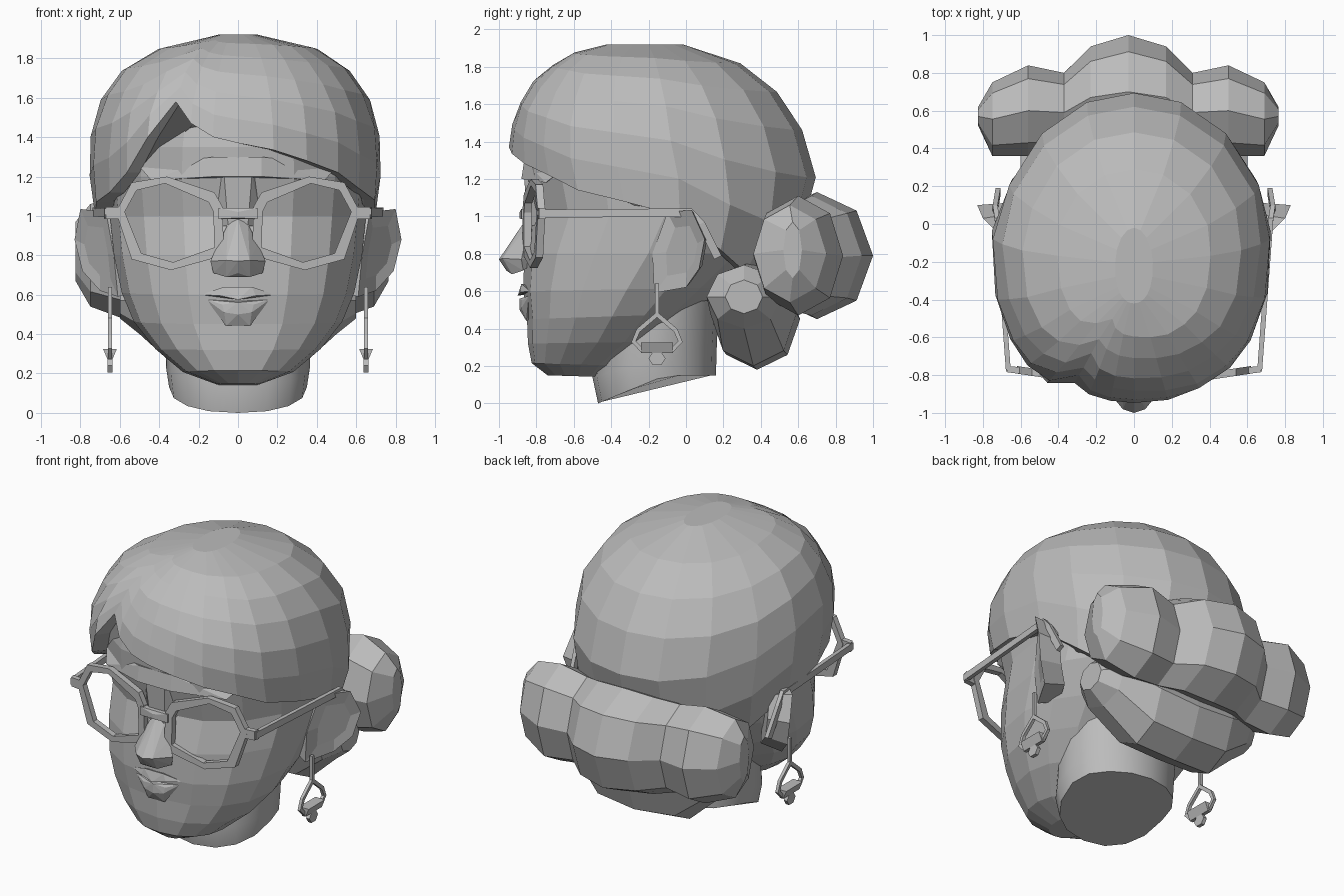
import bpy, bmesh, math
from mathutils import Vector

if "Cube" in bpy.data.objects:
    bpy.data.objects.remove(bpy.data.objects["Cube"])

mat = bpy.data.materials.new("plain_grey")
mat.diffuse_color = (0.5, 0.5, 0.5, 1)
mat.use_nodes = True
mat.node_tree.nodes["Principled BSDF"].inputs["Base Color"].default_value = mat.diffuse_color


def finish(name, bm):
    bmesh.ops.recalc_face_normals(bm, faces=bm.faces)
    me = bpy.data.meshes.new(name)
    bm.to_mesh(me)
    bm.free()
    me.materials.append(mat)
    ob = bpy.data.objects.new(name, me)
    bpy.context.collection.objects.link(ob)
    return ob


def loft(name, rings, wrap=False):
    """Skin a series of equal closed rings; cap the ends unless wrapped."""
    bm = bmesh.new()
    vs = [[bm.verts.new(p) for p in r] for r in rings]
    n = len(vs[0])
    for i in range(len(vs) if wrap else len(vs) - 1):
        a, b = vs[i], vs[(i + 1) % len(vs)]
        for k in range(n):
            m = (k + 1) % n
            bm.faces.new((a[k], a[m], b[m], b[k]))
    if not wrap:
        bm.faces.new(vs[0])
        bm.faces.new(vs[-1])
    return finish(name, bm)


def hull(name, pts, s=None):
    """Convex facet block; points off the middle are mirrored, or moved to side s."""
    bm = bmesh.new()
    for x, y, z in pts:
        for k in ([s] if s else [1, -1] if x else [1]):
            bm.verts.new((k * x, y, z))
    res = bmesh.ops.convex_hull(bm, input=bm.verts[:])
    junk = [g for g in res["geom_interior"] if isinstance(g, bmesh.types.BMVert)]
    bmesh.ops.delete(bm, geom=list(set(junk)), context='VERTS')
    return finish(name, bm)


def oval(a, w, yf, yb, pf=2.25, pb=2.0):
    """Point on an oval, squarer at the front; angle runs from the front towards +x."""
    s, c = math.sin(a), math.cos(a)
    p = pf if c > 0 else pb
    x = w * math.copysign(abs(s) ** (2 / p), s)
    y = (yf + yb) / 2 - (yb - yf) / 2 * math.copysign(abs(c) ** (2 / p), c)
    return x, y


def ring(zf, zb, w, yf, yb, n=16):
    out = []
    for k in range(n):
        x, y = oval(2 * math.pi * k / n, w, yf, yb)
        out.append((x, y, zf + (zb - zf) * (y - yf) / (yb - yf)))
    return out


# Head: front height, back height, half width, front y, back y
head = [(.15, .14, .11, -.74, -.41), (.215, .20, .28, -.825, -.30),
        (.32, .33, .42, -.845, -.10), (.45, .48, .53, -.85, .06),
        (.60, .62, .59, -.87, .24), (.80, .80, .63, -.865, .46),
        (1.0, 1.0, .65, -.81, .58), (1.2, 1.2, .67, -.86, .62),
        (1.35, 1.35, .66, -.87, .58), (1.56, 1.56, .61, -.83, .48),
        (1.7, 1.7, .45, -.68, .32)]
loft("head", [ring(*h) for h in head])

# Neck with a slanted cut
cut = [(x, y, .15 * min(1, max(0, (y + .47) / .36))) for x, y, z in ring(0, 0, .35, -.47, .16)]
neck = loft("neck", [cut, ring(.14, .32, .365, -.50, .165), ring(.4, .6, .37, -.46, .18)])
bpy.context.view_layer.objects.active = neck
neck.select_set(True)
bpy.ops.object.shade_smooth_by_angle(angle=math.radians(40))
neck.select_set(False)

# Hair cap: height, half width, front y, back y
cap = [(.62, .57, -.60, .40), (.80, .65, -.70, .54), (1.0, .70, -.86, .66),
       (1.12, .725, -.90, .715), (1.35, .73, -.95, .66), (1.55, .70, -.92, .59),
       (1.75, .56, -.80, .41), (1.87, .37, -.62, .20), (1.92, .10, -.42, -.02)]
# Hem height around the head: angle from the front, height
hem = [(0, 1.37), (12, 1.335), (26, 1.28), (42, 1.22), (56, 1.14), (75, 1.08), (95, 1.0),
       (115, .82), (138, .70), (160, .65), (180, .65), (-160, .65), (-138, .70), (-115, .82),
       (-95, 1.0), (-75, 1.07), (-58, 1.12), (-46, 1.22), (-35, 1.40), (-25, 1.58),
       (-17, 1.47), (-8, 1.40)]


def cap_point(a, z, grow=1.0):
    for lo, hi in zip(cap, cap[1:]):
        if z <= hi[0]:
            break
    t = (z - lo[0]) / (hi[0] - lo[0])
    w, yf, yb = (lo[i] + (hi[i] - lo[i]) * t for i in (1, 2, 3))
    x, y = oval(math.radians(a), w, yf, yb)
    return x * grow, -.12 + (y + .12) * grow, z


rows = [[cap_point(a, h, .92) for a, h in hem]]
for t in (0, .22, .44, .64, .8, .92, 1):
    row = []
    for a, h in hem:
        lift = 1.04 if -100 < a < -30 and t < .9 else 1.0
        row.append(cap_point(a, h + (1.92 - h) * t, lift))
    rows.append(row)
loft("hair_cap", rows)


# Rolled hair at the back: x, centre y, centre z, y radius, z radius
def roll(name, half, n, shift=0):
    secs = [(-s[0],) + s[1:] for s in half if s[0]] + half[::-1]
    loft(name, [[(x + shift, cy + ry * math.cos(2 * math.pi * k / n),
                  cz + rz * math.sin(2 * math.pi * k / n)) for k in range(n)]
                for x, cy, cz, ry, rz in secs])


roll("upper_hair_roll", [(.795, .57, .82, .05, .15), (.72, .555, .80, .195, .26),
                         (.53, .60, .79, .24, .32), (.34, .59, .78, .21, .29),
                         (.20, .67, .79, .27, .32), (0, .70, .79, .30, .34)], 8, -.03)
roll("lower_hair_roll", [(.60, .31, .57, .10, .09), (.50, .31, .57, .20, .17),
                         (.28, .36, .48, .23, .28), (0, .38, .45, .23, .27)], 8)

# Nose, brow and lips
hull("nose", [(0, -.855, .985), (.05, -.84, .96), (0, -1.0, .77), (.06, -.98, .775),
              (.10, -.86, .86), (.14, -.88, .77), (.125, -.87, .71), (0, -.96, .71),
              (.06, -.93, .69), (0, -.75, .8)])
hull("nose_bridge", [(.07, -.865, 1.2), (.045, -.855, 1.1), (.05, -.845, .95),
                     (.13, -.76, .95), (.13, -.78, 1.2)])
hull("brow", [(0, -.87, 1.22), (.12, -.88, 1.2), (.44, -.75, 1.18), (.50, -.66, 1.25),
              (.12, -.865, 1.3), (0, -.7, 1.2)])
hull("upper_lip", [(.19, -.835, .60), (.07, -.88, .64), (0, -.885, .62), (.09, -.885, .595),
                   (0, -.90, .575), (0, -.75, .6)])
hull("lower_lip", [(.16, -.84, .575), (.08, -.875, .55), (.07, -.88, .51), (0, -.89, .56),
                   (0, -.89, .50), (.06, -.853, .44), (0, -.75, .5)])

# Lens frame outline (x, z), outer then inner edge
outer = [(.08, 1.05), (.12, 1.12), (.36, 1.2), (.54, 1.17), (.62, 1.02), (.54, .78),
         (.34, .725), (.07, .80)]
inner = [(.125, 1.02), (.15, 1.07), (.37, 1.165), (.515, 1.13), (.575, 1.02), (.49, .81),
         (.33, .765), (.12, .84)]
rim = [(.61, -.17, .59), (.63, -.18, .8), (.67, -.1, 1.02), (.80, .03, 1.035),
       (.83, .10, .88), (.79, .07, .72), (.70, 0, .62)]
mid = Vector((.73, -.02, .82))


def bar(name, path, s, hx, ht):
    """Rectangular bar along a path lying nearly in the yz plane."""
    pts = [Vector(p) for p in path]
    rings = []
    for i, p in enumerate(pts):
        d = pts[min(i + 1, len(pts) - 1)] - pts[max(i - 1, 0)]
        up = Vector((0, -d.z, d.y)).normalized() * ht
        rings.append([(s * (p.x + a * hx), p.y + b * up.y, p.z + b * up.z)
                      for a, b in ((-1, -1), (1, -1), (1, 1), (-1, 1))])
    loft(name, rings)


for s, side in ((1, "right"), (-1, "left")):
    # Glasses
    loft("lens_frame_" + side,
         [[(s * x, -.885 + .15 * x + dy, z) for x, z in o]
          for o, dy in ((outer, 0), (inner, 0), (inner, .04), (outer, .04))], wrap=True)
    hull("hinge_" + side, [(x, y, z) for x, y in ((.59, -.795), (.67, -.785), (.68, -.75), (.59, -.76))
                           for z in (.985, 1.045)], s)
    bar("temple_" + side, [(.665, -.78, 1.015), (.725, .03, 1.02), (.735, .08, .96),
                           (.72, .17, .78)], s, .013, .022)
    # Ear: a flared slab with a shallow dish
    rings = []
    for k, off in ((.85, (-.14, .03, 0)), (1, (0, 0, 0)), (.6, (-.01, .01, 0))):
        rings.append([(s * q.x, q.y, q.z)
                      for q in (mid + (Vector(p) - mid) * k + Vector(off) for p in rim)])
    loft("ear_" + side, rings)
    # Drop earring: wire, loop, bar and gem
    ex = .65
    bar("earring_wire_" + side, [(ex, -.155, .64), (ex, -.155, .47)], s, .01, .01)
    for d, half in ((1, "back"), (-1, "front")):
        bar("earring_loop_%s_%s" % (half, side),
            [(ex, -.155 + d * y, z) for y, z in ((0, .475), (.10, .39), (.125, .33), (.08, .285))],
            s, .01, .012)
    hull("earring_bar_" + side, [(ex + dx, -.155 + dy, z) for dy in (-.085, .085)
                                 for dx, z in ((-.035, .325), (.035, .325), (-.012, .27), (.012, .27))], s)
    hull("earring_gem_" + side, [(ex + dx, -.155 + .045 * math.cos(k * math.pi / 3),
                                  .24 + .04 * math.sin(k * math.pi / 3))
                                 for k in range(6) for dx in (-.012, .012)], s)

# Bridge of the glasses
hull("glasses_bridge", [(.10, y, z) for y in (-.88, -.84) for z in (.985, 1.04)]
     + [(0, y, z) for y in (-.89, -.85) for z in (.99, 1.02)])
